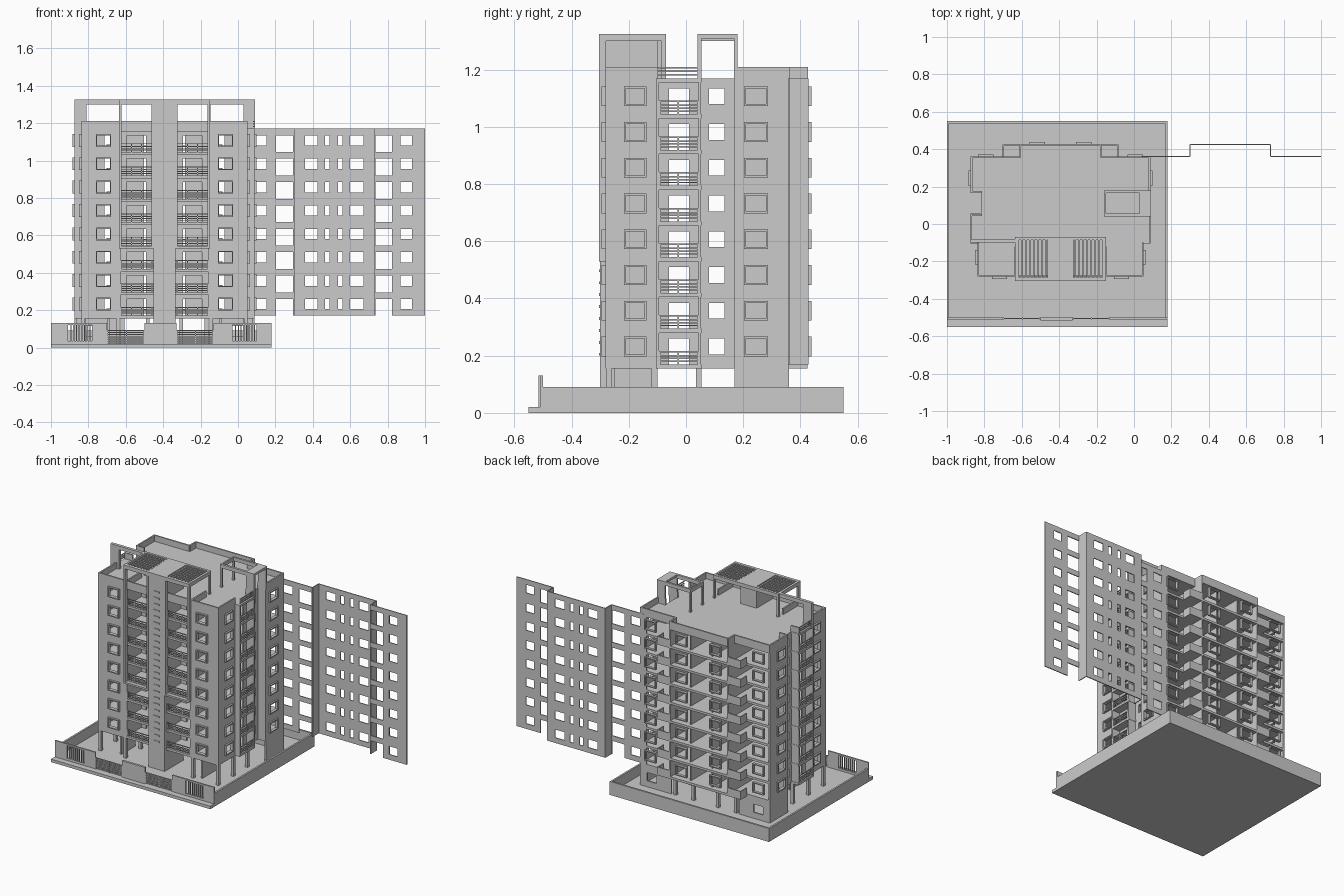
import bpy, bmesh, math
from mathutils import Vector

CX = -0.393                      # symmetry plane of the tower
FLOORS = [0.17 + 0.125 * k for k in range(8)]
SIDES = (-1, 1)


def finish(name, bm):
    bmesh.ops.recalc_face_normals(bm, faces=bm.faces)
    me = bpy.data.meshes.new(name)
    bm.to_mesh(me)
    bm.free()
    ob = bpy.data.objects.new(name, me)
    bpy.context.collection.objects.link(ob)
    return ob


def boxes(name, items):
    """One object from many boxes (x0, x1, y0, y1, z0, z1)."""
    bm = bmesh.new()
    for x0, x1, y0, y1, z0, z1 in items:
        vs = bmesh.ops.create_cube(bm, size=1)["verts"]
        for v in vs:
            v.co = Vector(((x0 + x1) / 2 + v.co.x * (x1 - x0),
                           (y0 + y1) / 2 + v.co.y * (y1 - y0),
                           (z0 + z1) / 2 + v.co.z * (z1 - z0)))
    return finish(name, bm)


def sym(s, d0, d1, *rest):
    """Box measured outward from the symmetry plane on side s."""
    a, b = sorted((CX + s * d0, CX + s * d1))
    return (a, b) + rest


def wall(name, p0, p1, z0, z1, holes=(), t=0.01):
    """Thin wall from p0 to p1 with rectangular openings."""
    p0, p1 = Vector(p0), Vector(p1)
    n = (p1 - p0).length
    d = (p1 - p0) / n
    us = sorted({0, n, *[h[0] for h in holes], *[h[1] for h in holes]})
    zs = sorted({z0, z1, *[h[2] for h in holes], *[h[3] for h in holes]})
    bm = bmesh.new()
    for ua, ub in zip(us, us[1:]):
        for za, zb in zip(zs, zs[1:]):
            u, z = (ua + ub) / 2, (za + zb) / 2
            if any(h[0] < u < h[1] and h[2] < z < h[3] for h in holes):
                continue
            bm.faces.new([bm.verts.new((*(p0 + d * q), r))
                          for q, r in ((ua, za), (ub, za), (ub, zb), (ua, zb))])
    bmesh.ops.remove_doubles(bm, verts=bm.verts, dist=1e-5)
    ob = finish(name, bm)
    m = ob.modifiers.new("thickness", "SOLIDIFY")
    m.thickness, m.offset = t, 0
    return ob


def windows(u0, u1, lo=0.035, hi=0.09):
    return [(u0, u1, z + lo, z + hi) for z in FLOORS]


def prism(name, pts, z0, z1):
    bm = bmesh.new()
    f = bm.faces.new([bm.verts.new((x, y, z0)) for x, y in pts])
    r = bmesh.ops.extrude_face_region(bm, geom=[f])
    for v in r["geom"]:
        if isinstance(v, bmesh.types.BMVert):
            v.co.z = z1
    return finish(name, bm)


def frame(a0, a1, b0, b1, z0, z1, axis, w=0.007):
    """Four bars around a window lying along x or y."""
    out = []
    for p, q, r, s in ((a0, a1, z0 - w, z0), (a0, a1, z1, z1 + w),
                       (a0 - w, a0, z0 - w, z1 + w), (a1, a1 + w, z0 - w, z1 + w)):
        out.append((p, q, b0, b1, r, s) if axis == "x" else (b0, b1, p, q, r, s))
    return out


# Plot: ground plate, boundary walls
boxes("ground_plate", [(-1, 0.18, -0.55, 0.55, 0, 0.02)])
boxes("boundary_walls", [(-1, -0.988, -0.51, 0.55, 0.02, 0.09),
                         (0.168, 0.18, -0.51, 0.55, 0.02, 0.09),
                         (-1, 0.18, 0.538, 0.55, 0.02, 0.09)])

# Street fence: solid panels, barred panels and low gates
fence = [(-0.5, -0.33, -0.515, -0.5, 0, 0.13)]
for a, b, c, d in ((-1, -0.91, -0.78, -0.70), (-0.13, -0.03, 0.10, 0.18)):
    fence += [(a, b, -0.51, -0.5, 0.02, 0.13), (c, d, -0.51, -0.5, 0.02, 0.13),
              (b, c, -0.51, -0.5, 0.02, 0.035), (b, c, -0.51, -0.5, 0.12, 0.13)]
    n = 9
    fence += [(b + (c - b) * i / n, b + (c - b) * i / n + 0.006, -0.508, -0.502, 0.03, 0.125)
              for i in range(1, n)]
boxes("street_fence", fence)
gates = []
for a, b in ((-0.70, -0.5), (-0.33, -0.13)):
    gates += [(a, b, -0.508, -0.502, 0.022 + 0.011 * i, 0.029 + 0.011 * i) for i in range(7)]
    gates += [(x, x + 0.006, -0.51, -0.5, 0.02, 0.095) for x in (a, (a + b) / 2, b - 0.006)]
boxes("gates", gates)

# Floor plates and roof share one stepped outline
half = [(0.24, -0.28), (0.445, -0.28), (0.445, -0.10), (0.48, -0.10), (0.48, 0.055),
        (0.42, 0.055), (0.42, 0.17), (0.48, 0.17), (0.48, 0.36), (0.215, 0.36), (0.215, 0.425)]
outline = [(CX + d, y) for d, y in half] + [(CX - d, y) for d, y in reversed(half)]
for k, z in enumerate(FLOORS + [1.17]):
    prism(f"floor_plate_{k}", outline, z - 0.015, z)

# Central stair core with thin ledges
boxes("stair_core", [(CX - 0.06, CX + 0.06, -0.30, -0.10, 0.02, 1.30)])
boxes("core_ledges", [(CX - 0.02, CX + 0.02, -0.304, -0.30, 0.2 + 0.0417 * i, 0.21 + 0.0417 * i)
                      for i in range(25)])

for s in SIDES:
    tag = "left" if s < 0 else "right"
    P = lambda d, y: (CX + s * d, y)
    # Outer walls of this side
    wall(f"front_wall_{tag}", P(0.24, -0.277), P(0.445, -0.277), 0.155, 1.21,
         windows(0.052, 0.12))
    wall(f"wing_side_wall_{tag}", P(0.44, -0.28), P(0.44, -0.10), 0.155, 1.21,
         windows(0.07, 0.135))
    wall(f"wing_inner_wall_{tag}", P(0.24, -0.28), P(0.24, -0.12), 0.155, 1.21)
    wall(f"loggia_wall_{tag}", P(0.06, -0.12), P(0.24, -0.12), 0.155, 1.17,
         windows(0.04, 0.14, 0.0, 0.09))
    wall(f"recess_wall_{tag}", P(0.42, -0.10), P(0.42, 0.17), 0.155, 1.17,
         windows(0.04, 0.11, 0.0, 0.09) + windows(0.18, 0.24))
    wall(f"wing_step_{tag}", P(0.42, -0.10), P(0.48, -0.10), 0.155, 1.17)
    wall(f"balcony_divider_{tag}", P(0.42, 0.048), P(0.48, 0.048), 0.155, 1.21)
    wall(f"recess_return_{tag}", P(0.42, 0.172), P(0.48, 0.172), 0.155, 1.21)
    wall(f"rear_side_wall_{tag}", P(0.476, 0.17), P(0.476, 0.36), 0.02, 1.21,
         windows(0.04, 0.11))
    # Rear is open: inner partitions and spine wall show
    wall(f"spine_wall_{tag}", P(0, 0.14), P(0.42, 0.14), 0.17, 1.16,
         windows(0.06, 0.11, 0, 0.09) + windows(0.27, 0.32, 0, 0.09))
    wall(f"partition_{tag}", P(0.215, 0.14), P(0.215, 0.425), 0.17, 1.16)
    wall(f"room_divider_{tag}", P(0.08, 0.14), P(0.08, 0.40), 0.17, 1.16)
    # Roof parapets at the rear
    wall(f"parapet_outer_{tag}", P(0.215, 0.357), P(0.48, 0.357), 1.155, 1.21)
    wall(f"parapet_step_{tag}", P(0.215, 0.357), P(0.215, 0.425), 1.155, 1.21)
    wall(f"parapet_front_{tag}", P(0.06, -0.277), P(0.24, -0.277), 1.155, 1.21)

    frames, rails, slabs = [], [], []
    for z in FLOORS:
        a, b = sorted((CX + s * 0.292, CX + s * 0.36))
        frames += frame(a, b, -0.295, -0.272, z + 0.035, z + 0.09, "x")
        for d, y0, y1 in ((0.44, -0.21, -0.145), (0.475, 0.21, 0.28)):
            x0, x1 = sorted((CX + s * (d - 0.004), CX + s * (d + 0.016)))
            frames += frame(y0, y1, x0, x1, z + 0.035, z + 0.09, "y")
        a, b = sorted((CX + s * 0.365, CX + s * 0.435))
        frames += frame(a, b, 0.355, 0.372, z + 0.035, z + 0.09, "x")
        a, b = sorted((CX + s * 0.09, CX + s * 0.16))
        frames += frame(a, b, 0.42, 0.438, z + 0.035, z + 0.09, "x")
        # Front and side balcony railings
        for h in (0.008, 0.018, 0.028, 0.042):
            rails += [sym(s, 0.06, 0.24, -0.28, -0.275, z + h, z + h + 0.005),
                      sym(s, 0.474, 0.48, -0.10, 0.045, z + h, z + h + 0.005)]
        rails += [sym(s, d, d + 0.005, -0.28, -0.275, z, z + 0.045) for d in (0.065, 0.12, 0.175, 0.23)]
        rails += [sym(s, 0.474, 0.48, y, y + 0.005, z, z + 0.045) for y in (-0.095, -0.03, 0.04)]
        # Rear corner balconies with solid parapets
        slabs += [sym(s, 0.215, 0.31, 0.36, 0.425, z - 0.015, z),
                  sym(s, 0.215, 0.31, 0.418, 0.425, z, z + 0.04),
                  sym(s, 0.303, 0.31, 0.36, 0.425, z, z + 0.04)]
    for h in (0.01, 0.022, 0.035):
        rails.append(sym(s, 0.474, 0.48, -0.10, 0.045, 1.17 + h, 1.175 + h))
    boxes(f"window_frames_{tag}", frames)
    boxes(f"railings_{tag}", rails)
    boxes(f"rear_balconies_{tag}", slabs)

    # Ground storey columns and short walls
    boxes(f"columns_{tag}", [sym(s, d, d + 0.02, y, y + 0.02, 0.02, 0.16) for d, y in
          ((0.24, -0.28), (0.425, -0.28), (0.425, -0.12), (0.24, -0.12), (0.42, 0.035),
           (0.215, 0.17), (0.215, 0.34), (0.08, 0.34))])
    wall(f"lobby_wall_{tag}", P(0.30, -0.25), P(0.30, -0.10), 0.02, 0.155)
    wall(f"ground_rear_wall_{tag}", P(0.25, 0.355), P(0.48, 0.355), 0.02, 0.155,
         [(0.11, 0.18, 0.06, 0.115)])

    # Pergola: slats, rims and hanging fins that frame the loggias
    per = [sym(s, 0.075 + 0.021 * i, 0.084 + 0.021 * i, -0.285, -0.085, 1.302, 1.322)
           for i in range(8)]
    per += [sym(s, 0.0, 0.24, -0.305, -0.285, 1.30, 1.325), sym(s, 0, 0.24, -0.085, -0.07, 1.30, 1.325),
            sym(s, 0.0, 0.07, -0.29, -0.08, 1.30, 1.325), sym(s, 0.23, 0.242, -0.305, -0.07, 1.30, 1.325),
            sym(s, 0.23, 0.242, -0.305, -0.28, 0.53, 1.325), sym(s, 0.06, 0.07, -0.305, -0.28, 0.53, 1.325),
            sym(s, 0.06, 0.24, -0.305, -0.28, 0.53, 0.542),
            sym(s, 0.23, 0.242, -0.085, -0.07, 1.17, 1.30)]
    boxes(f"pergola_{tag}", per)

wall("parapet_rear_centre", (CX - 0.215, 0.422), (CX + 0.215, 0.422), 1.155, 1.21)

# Roof portals: deep one on the right, a single arm on the left
boxes("roof_portal_right", [
    (-0.16, 0.09, 0.04, 0.055, 1.30, 1.325), (-0.16, 0.09, 0.167, 0.18, 1.30, 1.325),
    (-0.16, -0.15, 0.04, 0.18, 1.30, 1.325), (0.03, 0.09, 0.04, 0.18, 1.31, 1.325),
    (0.03, 0.09, 0.04, 0.055, 1.17, 1.31), (0.03, 0.09, 0.167, 0.18, 1.17, 1.31),
    (-0.16, -0.148, 0.04, 0.055, 1.17, 1.30), (-0.16, -0.148, 0.167, 0.18, 1.17, 1.30)])
boxes("roof_portal_left", [(-0.875, -0.63, -0.10, -0.08, 1.30, 1.325),
                           (-0.875, -0.81, -0.10, -0.08, 1.17, 1.30)])

# Free-standing rear facade screen, offset to the right
doors = lambda a, b: windows(a, b, 0.0, 0.09)
wall("screen_left", (0.04, 0.36), (0.30, 0.36), 0.17, 1.17,
     windows(0.045, 0.113) + doors(0.163, 0.255), 0.006)
wall("screen_centre", (0.30, 0.425), (0.73, 0.425), 0.17, 1.17,
     windows(0.057, 0.125) + windows(0.165, 0.19) + windows(0.235, 0.26) + windows(0.30, 0.37), 0.006)
wall("screen_right", (0.73, 0.36), (1.0, 0.36), 0.17, 1.17,
     doors(0.005, 0.093) + windows(0.14, 0.20), 0.006)
for x in (0.30, 0.73):
    wall("screen_return", (x, 0.36), (x, 0.425), 0.17, 1.17, (), 0.006)
